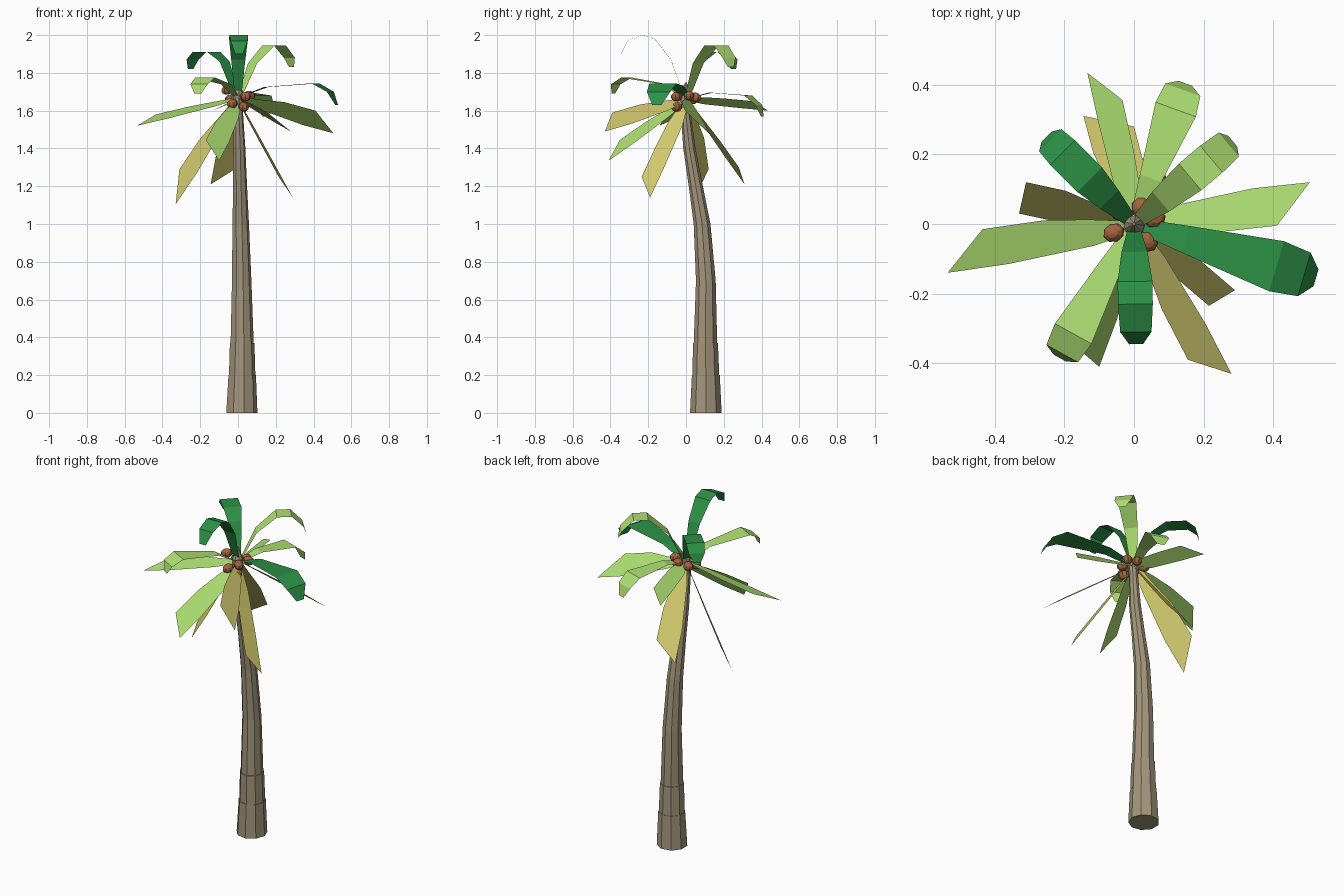
import bpy, math
from mathutils import Vector

if "Cube" in bpy.data.objects:
    bpy.data.objects.remove(bpy.data.objects["Cube"])


def material(name, rgb):
    m = bpy.data.materials.new(name)
    m.diffuse_color = (*rgb, 1)
    m.use_nodes = True
    m.node_tree.nodes["Principled BSDF"].inputs["Base Color"].default_value = m.diffuse_color
    return m


BARK = material("bark", (0.37, 0.30, 0.20))
HUSK = material("husk", (0.37, 0.13, 0.05))
DARK = material("dark_green", (0.025, 0.28, 0.06))
LIGHT = material("light_green", (0.42, 0.74, 0.17))
DRY = material("dry_yellow", (0.62, 0.57, 0.15))


def make_mesh(name, verts, faces, mat):
    me = bpy.data.meshes.new(name)
    me.from_pydata([tuple(v) for v in verts], [], faces)
    me.materials.append(mat)
    me.update()
    ob = bpy.data.objects.new(name, me)
    bpy.context.collection.objects.link(ob)
    return ob


def strip(name, pairs, mat):
    """Leaf blade from a sequence of left/right edge points."""
    verts = [v for p in pairs for v in p]
    faces = [(2*i, 2*i + 1, 2*i + 3, 2*i + 2) for i in range(len(pairs) - 1)]
    return make_mesh(name, verts, faces, mat)


def straight_frond(name, base, a, b, mat):
    """Stiff drooping blade: narrow stem, wide end cut off at a slant a-b."""
    base, a, b = Vector(base), Vector(a), Vector(b)
    axis = (a + b) / 2 - base
    side = a - b
    side = (side - axis * side.dot(axis) / axis.length_squared).normalized()
    neck = base + axis * 0.22
    strip(name, [(base + side * .02, base - side * .02),
                 (neck + side * .04, neck - side * .04),
                 (a - axis * .38, b - axis * .38), (a, b)], mat)


def arched_frond(name, azimuth, path, widths, mat):
    """Arching blade: path of (radius, height) with a curled-down tip."""
    t = math.radians(azimuth)
    out = Vector((math.cos(t), math.sin(t), 0))
    side = Vector((-out.y, out.x, 0))
    pairs = []
    for (r, z), w in zip(path, widths):
        p = out * r + Vector((0, 0, z))
        pairs.append((p + side * w / 2, p - side * w / 2))
    strip(name, pairs, mat)


# Trunk: tapered, leaning, with sleeve steps near the base (x, y, z, radius)
rings = [(.018, .105, 0, .085), (.02, .105, .2, .075), (.02, .105, .2, .072),
         (.02, .103, .37, .067), (.02, .103, .37, .063), (.018, .105, .7, .053),
         (.013, .085, 1.0, .045), (.01, .052, 1.2, .038), (.006, .018, 1.4, .033),
         (0, -.003, 1.6, .026), (0, -.005, 1.69, .03), (0, 0, 1.75, .004)]
N = 9
verts = [(x + r * math.cos(2*math.pi*k/N), y + r * math.sin(2*math.pi*k/N), z)
         for x, y, z, r in rings for k in range(N)]
faces = [(i*N + k, i*N + (k+1) % N, (i+1)*N + (k+1) % N, (i+1)*N + k)
         for i in range(len(rings) - 1) for k in range(N)]
faces += [tuple(reversed(range(N))), tuple(range(len(verts) - N, len(verts)))]
make_mesh("trunk", verts, faces, BARK)

# Upright arching fronds
tall_w = (.04, .075, .1, .1, .09, .04)
arched_frond("front_top_frond", -89, [(.02, 1.70), (.08, 1.87), (.165, 1.98),
             (.23, 2.0), (.31, 1.97), (.345, 1.90)], tall_w, DARK)
arched_frond("back_left_top_frond", 135, [(.02, 1.69), (.1, 1.86), (.18, 1.91),
             (.29, 1.91), (.34, 1.87), (.355, 1.82)], tall_w, DARK)
arched_frond("back_right_top_frond", 40, [(.02, 1.69), (.1, 1.85), (.21, 1.945),
             (.29, 1.945), (.355, 1.88), (.37, 1.83)], tall_w, LIGHT)

# Low arching fronds with curled tips
low_w = (.045, .08, .15, .13, .05)
arched_frond("right_arched_frond", -16.5, [(.03, 1.68), (.155, 1.725), (.427, 1.745),
             (.51, 1.70), (.545, 1.63)], low_w, DARK)
arched_frond("front_left_arched_frond", -119, [(.03, 1.68), (.13, 1.74), (.36, 1.775),
             (.425, 1.74), (.44, 1.69)], [w * .8 for w in low_w], LIGHT)
arched_frond("back_arched_frond", 70, [(.03, 1.67), (.14, 1.695), (.35, 1.68),
             (.41, 1.63), (.43, 1.57)], [w * .82 for w in low_w], LIGHT)

# Stiff green fronds
straight_frond("right_frond", (.02, .01, 1.66), (.505, .12, 1.48), (.41, -.005, 1.6), LIGHT)
straight_frond("left_frond", (-.02, -.01, 1.66), (-.535, -.14, 1.52), (-.435, -.015, 1.58), LIGHT)
straight_frond("back_frond", (0, .02, 1.66), (-.134, .434, 1.6), (-.033, .356, 1.65), LIGHT)
straight_frond("front_frond", (0, -.02, 1.64), (-.1, -.41, 1.335), (-.17, -.35, 1.445), LIGHT)

# Dry hanging fronds
straight_frond("front_right_dry_frond", (.02, -.03, 1.65), (.28, -.43, 1.49), (.155, -.39, 1.59), DRY)
straight_frond("right_dry_frond", (.015, -.01, 1.63), (.29, -.19, 1.14), (.215, -.235, 1.25), DRY)
straight_frond("left_dry_frond", (-.02, .01, 1.64), (-.33, .03, 1.105), (-.31, .12, 1.29), DRY)
straight_frond("back_dry_frond", (0, .02, 1.64), (-.145, .31, 1.21), (0, .28, 1.3), DRY)

# Coconuts clustered under the crown
nuts = [(-.058, -.025, 1.71), (.06, .015, 1.68), (-.03, -.05, 1.635),
        (.04, -.05, 1.675), (.03, -.05, 1.62), (-.04, .035, 1.66), (.02, .05, 1.67)]
for i, p in enumerate(nuts):
    bpy.ops.mesh.primitive_uv_sphere_add(segments=8, ring_count=6, radius=.027, location=p)
    nut = bpy.context.object
    nut.name = f"coconut_{i + 1}"
    nut.scale = (1.2, 1, .95)
    nut.rotation_euler = (0, .2, math.atan2(p[1], p[0]))
    nut.data.materials.append(HUSK)
